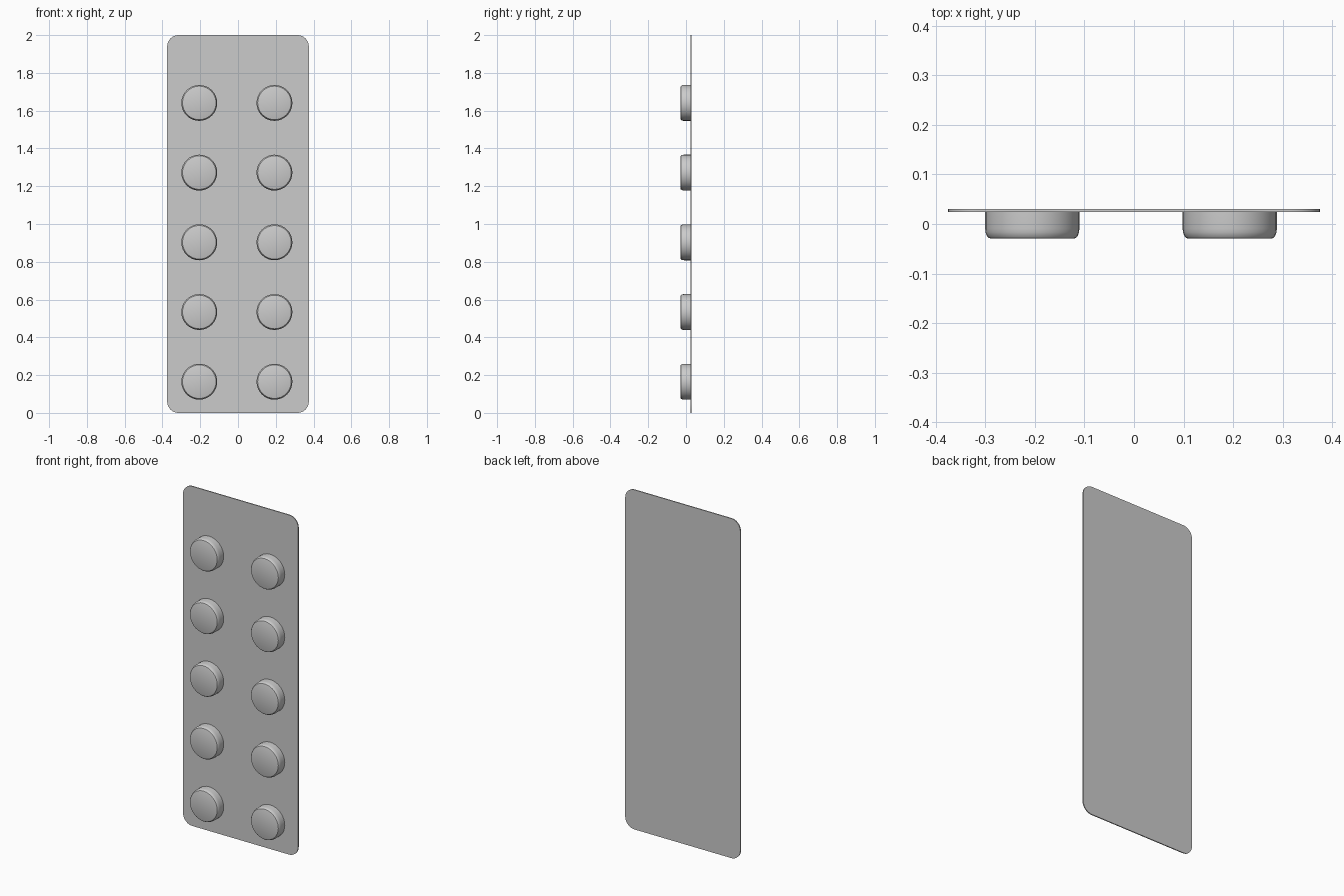
import bpy, bmesh, math
from mathutils import Matrix

cube = bpy.data.objects.get("Cube")
if cube:
    bpy.data.objects.remove(cube, do_unlink=True)

foil = bpy.data.materials.new("foil grey")
foil.use_nodes = True
GREY = (0.6, 0.6, 0.6, 1)
foil.diffuse_color = GREY
foil.node_tree.nodes["Principled BSDF"].inputs["Base Color"].default_value = GREY


def finish(bm, name):
    bmesh.ops.recalc_face_normals(bm, faces=bm.faces)
    mesh = bpy.data.meshes.new(name)
    bm.to_mesh(mesh)
    bm.free()
    mesh.materials.append(foil)
    obj = bpy.data.objects.new(name, mesh)
    bpy.context.collection.objects.link(obj)
    bpy.ops.object.select_all(action='DESELECT')
    obj.select_set(True)
    bpy.context.view_layer.objects.active = obj
    bpy.ops.object.shade_smooth_by_angle(angle=math.radians(30))
    return obj


# Thin backing card with rounded corners
bm = bmesh.new()
half_w, height, radius, steps = 0.375, 2.0, 0.06, 8
outline = []
for corner, (sx, sz) in enumerate([(1, 1), (-1, 1), (-1, -1), (1, -1)]):
    cx, cz = sx * (half_w - radius), height / 2 + sz * (height / 2 - radius)
    for i in range(steps + 1):
        a = (corner + i / steps) * math.pi / 2
        outline.append(bm.verts.new((cx + radius * math.cos(a), 0.03,
                                     cz + radius * math.sin(a))))
face = bm.faces.new(outline)
extruded = bmesh.ops.extrude_face_region(bm, geom=[face], use_keep_orig=True)
bmesh.ops.translate(bm, vec=(0, -0.006, 0),
                    verts=[v for v in extruded["geom"] if isinstance(v, bmesh.types.BMVert)])
finish(bm, "backing_card")


# Pill pockets: short discs with a rounded front rim
def pocket(name, x, z):
    r, back, front, rim_r, rim_d = 0.095, 0.025, -0.029, 0.01, 0.02
    profile = [(r, back)]
    for i in range(5):
        a = i / 4 * math.pi / 2
        profile.append((r - rim_r * (1 - math.cos(a)),
                        front + rim_d * (1 - math.sin(a))))
    bm = bmesh.new()
    n = 32
    rings = [[bm.verts.new((x + pr * math.cos(2 * math.pi * k / n), py,
                            z + pr * math.sin(2 * math.pi * k / n)))
              for k in range(n)] for pr, py in profile]
    for a, b in zip(rings, rings[1:]):
        for k in range(n):
            bm.faces.new((a[k], a[(k + 1) % n], b[(k + 1) % n], b[k]))
    bm.faces.new(rings[-1])
    bm.faces.new(rings[0])
    finish(bm, name)


for row in range(5):
    z = 0.165 + row * 0.369
    pocket(f"right_pocket_{row + 1}", -0.205, z)
    pocket(f"left_pocket_{row + 1}", 0.193, z)
